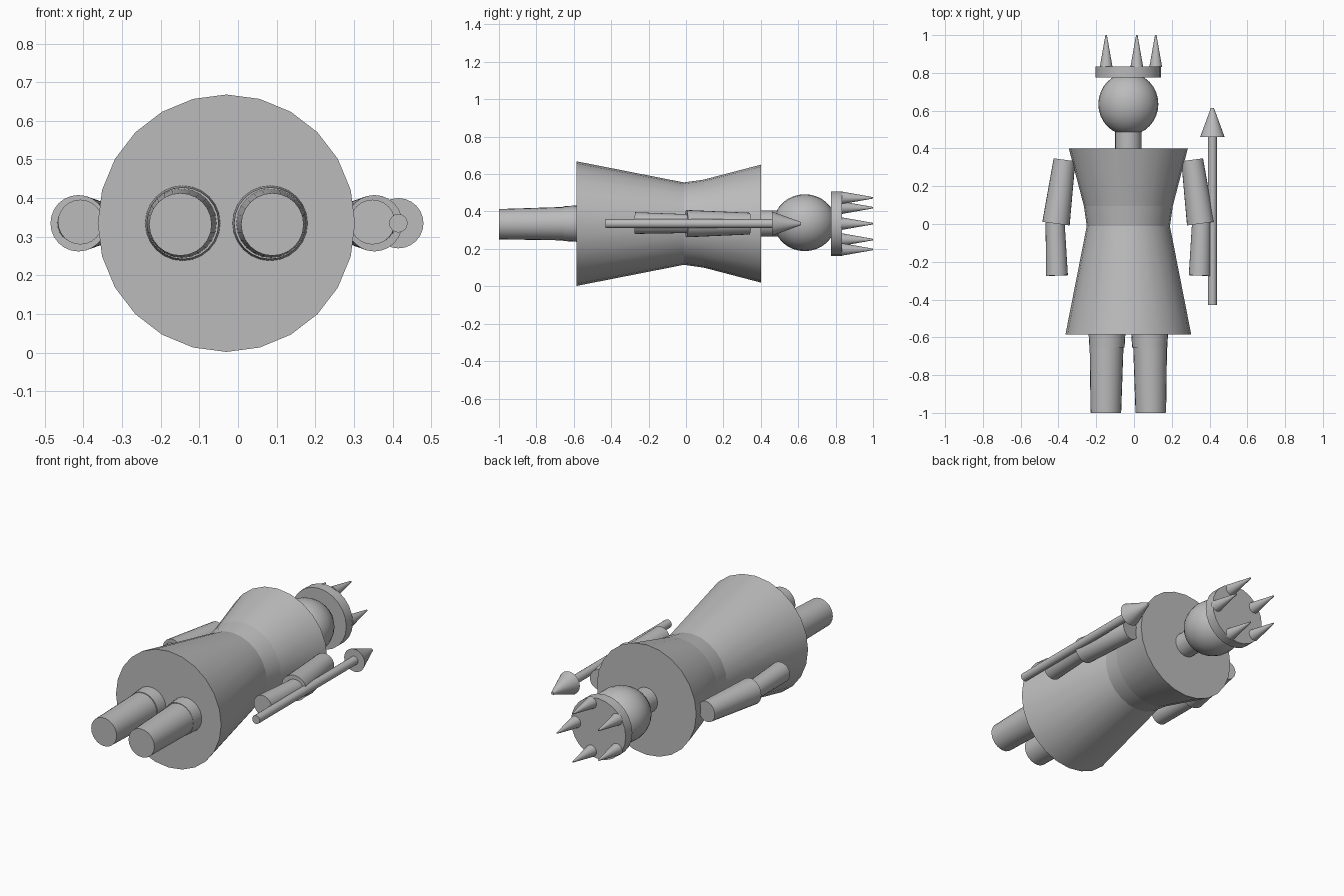
import bpy, bmesh, math
from mathutils import Vector, Matrix

cube = bpy.data.objects.get("Cube")
if cube:
    bpy.data.objects.remove(cube, do_unlink=True)

AXIS_X, AXIS_Z = -0.03, 0.335   # long axis of the reclining figure

grey = bpy.data.materials.new("stone grey")
grey.use_nodes = True
grey.diffuse_color = (0.5, 0.5, 0.5, 1)
grey.node_tree.nodes["Principled BSDF"].inputs["Base Color"].default_value = (0.5, 0.5, 0.5, 1)


def finish(name, bm):
    """Turn a bmesh into a smooth-shaded object with sharp rims."""
    mesh = bpy.data.meshes.new(name)
    bm.to_mesh(mesh)
    bm.free()
    mesh.materials.append(grey)
    obj = bpy.data.objects.new(name, mesh)
    bpy.context.collection.objects.link(obj)
    bpy.ops.object.select_all(action='DESELECT')
    obj.select_set(True)
    bpy.context.view_layer.objects.active = obj
    bpy.ops.object.shade_smooth_by_angle(angle=math.radians(35))
    return obj


def taper(name, start, end, r0, r1, sides=24):
    """Tapered cylinder; points are (x, y, z) offsets from the body axis."""
    a, b = (Vector(p) + Vector((AXIS_X, 0, AXIS_Z)) for p in (start, end))
    d = b - a
    place = Matrix.Translation((a + b) / 2) @ d.to_track_quat('Z', 'Y').to_matrix().to_4x4()
    bm = bmesh.new()
    bmesh.ops.create_cone(bm, cap_ends=True, segments=sides, radius1=r0,
                          radius2=r1, depth=d.length, matrix=place)
    return finish(name, bm)


def along(name, y0, y1, r0, r1, x=0, z=0, sides=24):
    return taper(name, (x, y0, z), (x, y1, z), r0, r1, sides)


# Gown and neck
along("skirt", -0.585, 0.0, 0.333, 0.218)
along("waist", -0.02, 0.1, 0.219, 0.236)
along("bodice", 0.09, 0.4, 0.234, 0.315)
along("neck", 0.38, 0.5, 0.07, 0.07)

# Head
bm = bmesh.new()
bmesh.ops.create_uvsphere(bm, u_segments=24, v_segments=16, radius=1)
bm.transform(Matrix.Translation((AXIS_X, 0.635, AXIS_Z + 0.005))
             @ Matrix.Rotation(-math.pi / 2, 4, 'X')
             @ Matrix.Diagonal((0.159, 0.152, 0.165, 1)))
finish("head", bm)

# Crown band with five spikes
along("crown_band", 0.775, 0.835, 0.173, 0.173)
for i in range(5):
    t = i * math.tau / 5
    along(f"crown_spike_{i + 1}", 0.83, 1.0, 0.034, 0.004,
          0.145 * math.cos(t), 0.145 * math.sin(t), 16)

# Limbs on both sides
for side, s in (("left", 1), ("right", -1)):
    along(f"{side}_thigh", -0.655, -0.4, 0.093, 0.108, s * 0.113)
    taper(f"{side}_shin", (s * 0.119, -1.0, -0.003), (s * 0.115, -0.63, 0), 0.081, 0.09)
    taper(f"{side}_upper_arm", (s * 0.383, 0.002, 0), (s * 0.338, 0.34, 0), 0.073, 0.058)
    taper(f"{side}_forearm", (s * 0.378, -0.273, 0.003), (s * 0.388, 0.02, 0), 0.058, 0.05)

# Spear beside the left arm
along("spear_shaft", -0.43, 0.47, 0.024, 0.024, 0.445, 0, 16)
along("spear_head", 0.46, 0.615, 0.065, 0.008, 0.445)
